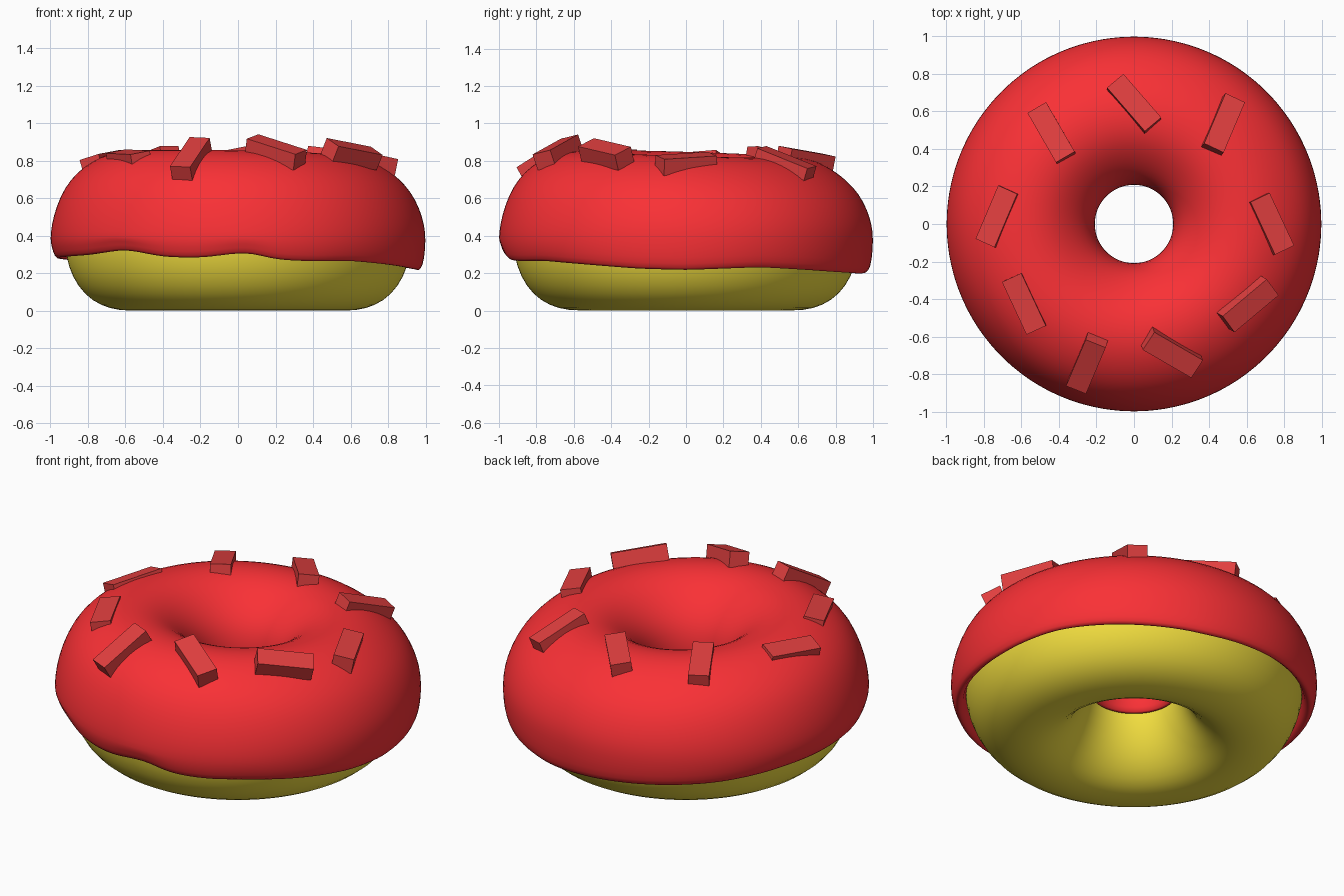
import bpy, bmesh
from math import radians, cos, sin, hypot
from mathutils import Vector, Matrix

if "Cube" in bpy.data.objects:
    bpy.data.objects.remove(bpy.data.objects["Cube"])

SEGS = 72


def material(name, rgb):
    m = bpy.data.materials.new(name)
    m.diffuse_color = (*rgb, 1)
    m.use_nodes = True
    m.node_tree.nodes["Principled BSDF"].inputs["Base Color"].default_value = m.diffuse_color
    return m


def lerp(table, x):
    for (x0, y0), (x1, y1) in zip(table, table[1:]):
        if x <= x1:
            return y0 + (y1 - y0) * (x - x0) / (x1 - x0)
    return table[-1][1]


def ring_body(name, profile_at, mat):
    """Revolve a closed (r, z) cross-section that may vary with angle."""
    bm = bmesh.new()
    rings = []
    for i in range(SEGS):
        a = -180 + 360 * i / SEGS
        c, s = cos(radians(a)), sin(radians(a))
        rings.append([bm.verts.new((r * c, r * s, z)) for r, z in profile_at(a)])
    n = len(rings[0])
    for i in range(SEGS):
        p, q = rings[i], rings[(i + 1) % SEGS]
        for j in range(n):
            k = (j + 1) % n
            bm.faces.new((p[j], q[j], q[k], p[k]))
    bmesh.ops.recalc_face_normals(bm, faces=bm.faces)
    for f in bm.faces:
        f.smooth = True
    me = bpy.data.meshes.new(name)
    bm.to_mesh(me)
    bm.free()
    me.materials.append(mat)
    ob = bpy.data.objects.new(name, me)
    bpy.context.collection.objects.link(ob)
    sub = ob.modifiers.new("smooth", 'SUBSURF')
    sub.levels = sub.render_levels = 1
    return ob


# Dough: flattened ring
dough = [(.53, 0), (.63, 0), (.73, .025), (.82, .085), (.885, .18), (.92, .29),
         (.93, .42), (.90, .55), (.82, .67), (.70, .74), (.58, .765), (.45, .73),
         (.35, .66), (.28, .56), (.25, .47), (.25, .36), (.285, .24), (.35, .12), (.44, .035)]
ring_body("dough", lambda a: dough, material("dough_yellow", (.9, .74, .05)))

# Icing: slightly tilted upper shell with an uneven dripping lower edge
edge = [(-180, .28), (-165, .285), (-146, .295), (-128, .325), (-114, .285), (-102, .28),
        (-87, .312), (-78, .27), (-66, .262), (-52, .265), (-34, .245), (-15, .222),
        (0, .215), (24, .23), (55, .205), (75, .195), (90, .205), (135, .24), (160, .27), (180, .28)]
top = [(.207, .50), (.225, .60), (.265, .68), (.33, .755), (.42, .82), (.51, .85), (.60, .855),
       (.69, .838), (.78, .795), (.86, .735), (.925, .655), (.97, .555), (.995, .46), (1.003, .38)]
under = [(.90, .46), (.83, .63), (.70, .71), (.58, .735), (.45, .70), (.33, .60), (.27, .48)]


def sag(x, y, z):
    """The icing sits a little lower towards +x and +y."""
    return (-.015 - .02 * x - .031 * y) * min(1, max(0, (z - .45) / .3))


def icing_profile(a):
    c, s, e = cos(radians(a)), sin(radians(a)), lerp(edge, a)
    shell = [(r, z + sag(r * c, r * s, z)) for r, z in top]
    lip = [(.995, e + .06), (.978, e + .005), (.955, e - .005), (.915, e + .03)]
    return [(.255, .335), (.222, .33), (.21, .40)] + shell + lip + under


ring_body("icing", icing_profile, material("icing_red", (.95, .03, .036)))

# Sprinkles: x, y, heading in degrees, height above the icing, how far it follows the slope
sprinkles = [(0, .64, -49, -.005, .9), (.475, .53, 67, -.01, .9), (.73, 0, -65, -.005, .4),
             (.595, -.42, 40, .032, 1), (.2, -.68, -30, .015, 1), (-.25, -.74, 67, 0, 1),
             (-.585, -.425, -65, -.03, .5), (-.73, .04, 67, -.03, .7), (-.44, .485, -60, -.02, .8)]
pink = material("sprinkle_red", (.76, .05, .05))
for i, (x, y, heading, lift, follow) in enumerate(sprinkles):
    r = hypot(x, y)
    slope = follow * (lerp(top, r + .08) - lerp(top, r - .08)) / .16
    n = Vector((.02 - slope * x / r, .031 - slope * y / r, 1)).normalized()
    h = radians(heading)
    d = Vector((cos(h), sin(h), 0))
    d.z = -(n.x * d.x + n.y * d.y) / n.z
    d.normalize()
    side = n.cross(d)
    z = lerp(top, r)
    pos = Vector((x, y, z + sag(x, y, z))) + n * lift
    bpy.ops.mesh.primitive_cube_add(size=1)
    ob = bpy.context.object
    ob.name = f"sprinkle_{i + 1}"
    rot = Matrix((d, side, n)).transposed().to_4x4()
    ob.matrix_world = Matrix.Translation(pos) @ rot @ Matrix.Diagonal((.31, .115, .09, 1))
    ob.data.materials.append(pink)
